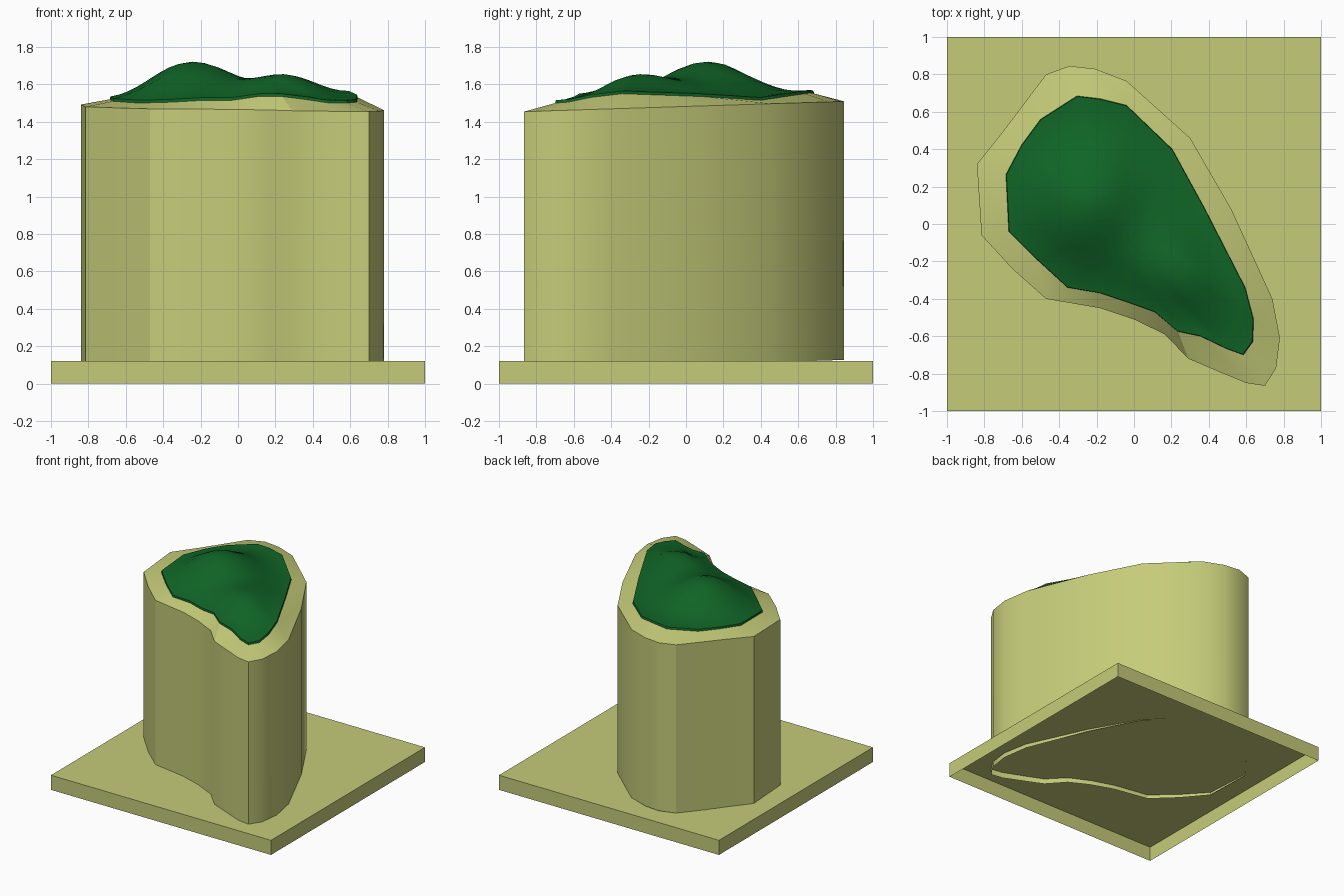
import bpy, bmesh
from math import exp

if "Cube" in bpy.data.objects:
    bpy.data.objects.remove(bpy.data.objects["Cube"])

# matching outlines, seen from above: column rim and edge of the grass (x, y, z)
RIM = [(-.84, .32), (-.70, .495), (-.47, .80), (-.345, .845), (-.21, .83), (-.04, .765),
       (.30, .46), (.52, .08), (.74, -.40), (.78, -.61), (.76, -.77), (.70, -.865),
       (.60, -.85), (.43, -.78), (.29, -.72), (.165, -.59), (0, -.51), (-.18, -.45),
       (-.47, -.40), (-.65, -.24), (-.815, -.06)]
EDGE = [(-.685, .265, 1.52), (-.60, .425, 1.53), (-.50, .56, 1.535), (-.305, .685, 1.55),
        (-.18, .67, 1.555), (-.04, .635, 1.55), (.205, .40, 1.515), (.38, .08, 1.535),
        (.595, -.34, 1.55), (.64, -.51, 1.53), (.635, -.63, 1.505), (.585, -.70, 1.50),
        (.49, -.665, 1.50), (.355, -.60, 1.52), (.235, -.575, 1.535), (.11, -.47, 1.535),
        (-.03, -.42, 1.515), (-.18, -.37, 1.515), (-.355, -.34, 1.505), (-.53, -.18, 1.50),
        (-.67, -.04, 1.51)]


def material(name, color):
    m = bpy.data.materials.new(name)
    m.diffuse_color = color
    m.use_nodes = True
    m.node_tree.nodes["Principled BSDF"].inputs["Base Color"].default_value = m.diffuse_color
    return m


def finish(bm, name, mat, angle):
    bmesh.ops.recalc_face_normals(bm, faces=bm.faces)
    me = bpy.data.meshes.new(name)
    bm.to_mesh(me)
    bm.free()
    ob = bpy.data.objects.new(name, me)
    bpy.context.collection.objects.link(ob)
    me.materials.append(mat)
    bpy.ops.object.select_all(action='DESELECT')
    ob.select_set(True)
    bpy.context.view_layer.objects.active = ob
    if angle:
        bpy.ops.object.shade_smooth_by_angle(angle=angle)
    return ob


def loft(bm, rings):
    loops = [[bm.verts.new(p) for p in r] for r in rings]
    for a, b in zip(loops, loops[1:]):
        for i in range(len(a)):
            j = (i + 1) % len(a)
            bm.faces.new((a[i], a[j], b[j], b[i]))
    return loops


sand = material("sand", (.56, .60, .19, 1))
green = material("grass", (.005, .13, .02, 1))

# base plate, a shell open underneath
bm = bmesh.new()
bmesh.ops.create_cube(bm, size=1)
for v in bm.verts:
    v.co = (v.co.x * 2, v.co.y * 2, (v.co.z + .5) * .12)
bottom = [f for f in bm.faces if all(v.co.z < .01 for v in f.verts)]
bmesh.ops.delete(bm, geom=bottom, context='FACES_ONLY')
finish(bm, "base_plate", sand, None)

# column wall with a slightly tilted rim, open below, and the sandy slope to the grass
bm = bmesh.new()
top = [(x, y, 1.482 + .032 * y) for x, y in RIM]
low = [(x, y, .10 + .032 * y) for x, y in RIM]
loft(bm, [low, top, EDGE])
finish(bm, "island_column", sand, .5)

# grass hill: lip, then rings shrinking to a centre, raised by two humps
CX, CY = -.05, -.05


def hill(x, y, ze, t):
    w = 1 - t ** 3
    h1 = .20 * exp(-((x + .27) ** 2 + (y - .13) ** 2) / (2 * .24 ** 2))
    h2 = .13 * exp(-((x - .28) ** 2 + (y + .25) ** 2) / (2 * .20 ** 2))
    return ze * (1 - w) + (1.53 + h1 + h2) * w


bm = bmesh.new()
rings = [EDGE]
N = 14
for k in range(N):
    t = 1 - k / N
    s = t * .995
    ring = []
    for x, y, z in EDGE:
        px, py = CX + (x - CX) * s, CY + (y - CY) * s
        ring.append((px, py, hill(px, py, z + .015, t)))
    rings.append(ring)
last = loft(bm, rings)[-1]
c = bm.verts.new((CX, CY, hill(CX, CY, 0, 0)))
for i in range(len(last)):
    bm.faces.new((last[i], last[(i + 1) % len(last)], c))
finish(bm, "grass_hill", green, .8)
